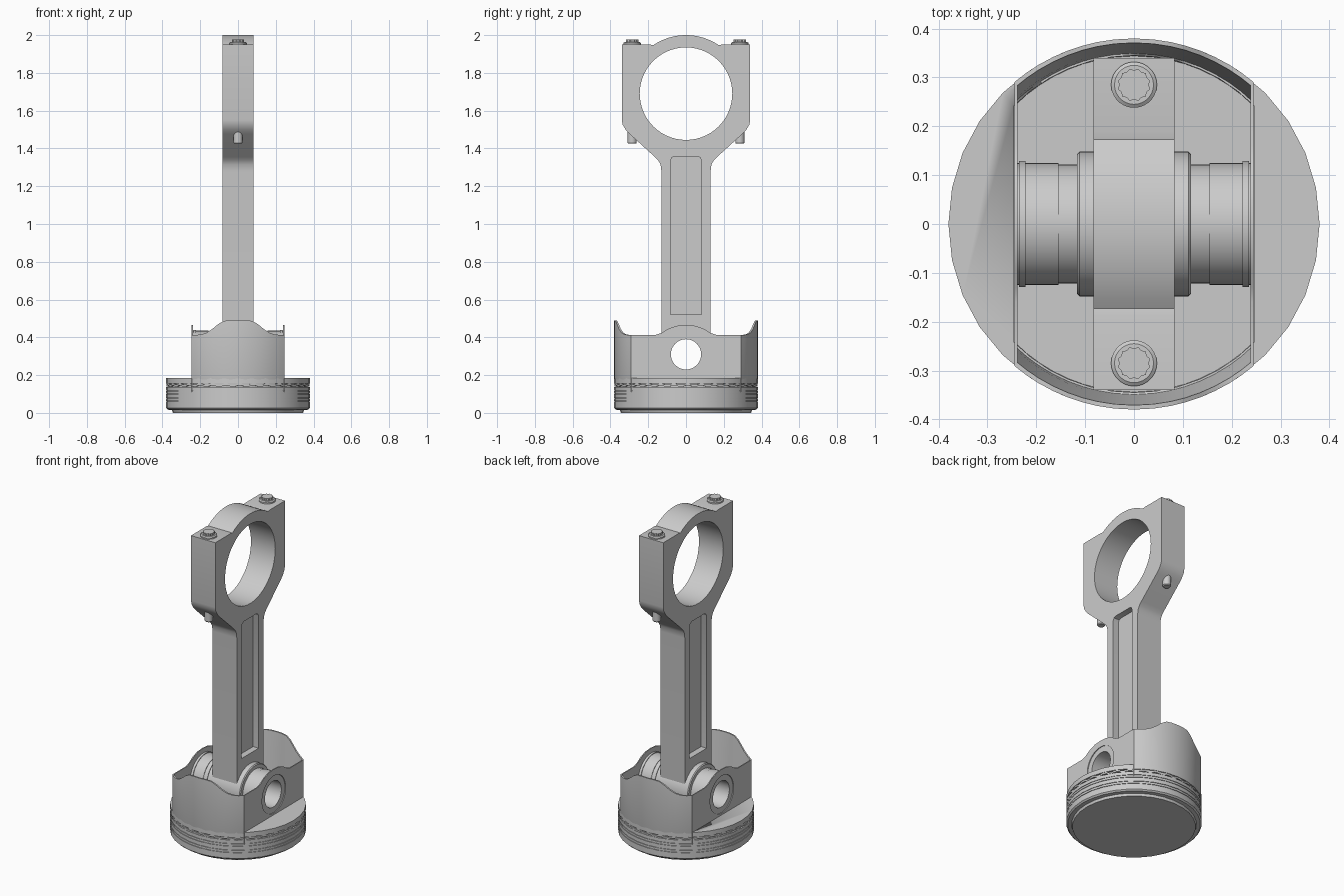
import bpy, bmesh
from math import sin, cos, pi, sqrt, radians
from mathutils import Matrix

if "Cube" in bpy.data.objects:
    bpy.data.objects.remove(bpy.data.objects["Cube"])

SIDE = Matrix(((0, 0, 1, 0), (1, 0, 0, 0), (0, 1, 0, 0), (0, 0, 0, 1)))  # profile (y, z), depth along x
FLAT = Matrix.Identity(4)
PIN_Z, BIG_Z = 0.31, 1.69


def finish(name, bm, angle=30):
    bmesh.ops.remove_doubles(bm, verts=bm.verts, dist=1e-5)
    bmesh.ops.recalc_face_normals(bm, faces=bm.faces)
    me = bpy.data.meshes.new(name)
    bm.to_mesh(me)
    bm.free()
    ob = bpy.data.objects.new(name, me)
    bpy.context.collection.objects.link(ob)
    bpy.ops.object.select_all(action='DESELECT')
    ob.select_set(True)
    bpy.context.view_layer.objects.active = ob
    bpy.ops.object.shade_smooth_by_angle(angle=radians(angle))
    return ob


def arc(r, a0, a1, n, cx=0, cy=0):
    return [(cx + r * cos(radians(a0 + (a1 - a0) * i / n)),
             cy + r * sin(radians(a0 + (a1 - a0) * i / n))) for i in range(n + 1)]


def circle(r, n, cx=0, cy=0):
    return arc(r, 0, 360, n, cx, cy)[:-1]


def plate(name, loops, half, matrix, offset=0.0):
    """Filled outline with holes, extruded both ways along its normal."""
    cu = bpy.data.curves.new(name, 'CURVE')
    cu.dimensions, cu.fill_mode, cu.extrude = '2D', 'BOTH', half
    for pts in loops:
        sp = cu.splines.new('POLY')
        sp.points.add(len(pts) - 1)
        for p, (u, v) in zip(sp.points, pts):
            p.co = (u, v, 0, 1)
        sp.use_cyclic_u = True
    tmp = bpy.data.objects.new("helper", cu)
    bpy.context.collection.objects.link(tmp)
    bpy.context.view_layer.update()
    me = bpy.data.meshes.new_from_object(tmp.evaluated_get(bpy.context.evaluated_depsgraph_get()))
    bpy.data.objects.remove(tmp)
    bm = bmesh.new()
    bm.from_mesh(me)
    bm.transform(matrix @ Matrix.Translation((0, 0, offset)))
    return finish(name, bm)


def lathe(name, prof, n, matrix=FLAT, closed=False):
    """Spin (radius, height) points around the local z axis."""
    bm = bmesh.new()
    rings = [[bm.verts.new((r * cos(2 * pi * i / n), r * sin(2 * pi * i / n), h))
              for i in range(n)] for r, h in prof]
    pairs = list(zip(rings, rings[1:]))
    if closed:
        pairs.append((rings[-1], rings[0]))
    for a, b in pairs:
        for i in range(n):
            j = (i + 1) % n
            bm.faces.new((a[i], a[j], b[j], b[i]))
    if not closed:
        bm.faces.new(rings[0])
        bm.faces.new(rings[-1])
    bm.transform(matrix)
    return finish(name, bm)


def tube(name, r0, r1, x0, x1, n=40):
    return lathe(name, [(r0, x0), (r1, x0), (r1, x1), (r0, x1)], n,
                 Matrix.Translation((0, 0, PIN_Z)) @ SIDE, True)


# Piston crown with ring grooves
prof = [(0.345, 0), (0.35, 0.015), (0.372, 0.017), (0.38, 0.025)]
for z0, z1, d in ((0.06, 0.063, 0.004), (0.075, 0.078, 0.004), (0.1, 0.103, 0.004),
                  (0.115, 0.118, 0.004), (0.138, 0.156, 0.012)):
    prof += [(0.38, z0), (0.38 - d, z0), (0.38 - d, z1), (0.38, z1)]
crown = lathe("piston_crown", prof + [(0.38, 0.185)], 32)

# Pocket under the pin
a = 44.5
pocket = arc(0.345, a, 180 - a, 12) + arc(0.345, 180 + a, 360 - a, 12)
cutter = plate("pocket_cutter", [pocket], 0.1, FLAT, 0.21)
cutter.hide_render = True
mod = crown.modifiers.new("pocket", 'BOOLEAN')
mod.operation, mod.solver, mod.object = 'DIFFERENCE', 'EXACT', cutter
bpy.context.view_layer.objects.active = crown
bpy.ops.object.modifier_apply(modifier=mod.name)
bpy.data.objects.remove(cutter)

# Wavy oil ring in the top groove
bm = bmesh.new()
N = 128
rows = []
for i in range(N):
    t = 2 * pi * i / N
    dz = 0.003 if i % 4 < 2 else -0.003
    rows.append([bm.verts.new((r * cos(t), r * sin(t), 0.147 + dz + h))
                 for r, h in ((0.366, -0.005), (0.378, -0.005), (0.378, 0.005), (0.366, 0.005))])
for i in range(N):
    p, q = rows[i], rows[(i + 1) % N]
    for k in range(4):
        m = (k + 1) % 4
        bm.faces.new((p[k], q[k], q[m], p[m]))
finish("oil_ring", bm)

# Curved skirts on front and back with scooped top edge
for side, name in ((-1, "skirt_front"), (1, "skirt_back")):
    bm = bmesh.new()
    rows = []
    half = [(0, 0.49), (0.04, 0.49), (0.075, 0.487), (0.105, 0.47), (0.135, 0.445),
            (0.165, 0.425), (0.195, 0.415), (0.22, 0.413), (0.245, 0.413)]
    for x, top in [(-x, z) for x, z in half[:0:-1]] + half:
        rows.append([bm.verts.new((x, side * sqrt(r * r - x * x), z)) for r, z in
                     ((0.38, 0.183), (0.38, top), (0.371, top), (0.353, 0.24), (0.344, 0.11), (0.36, 0.11))])
    for p, q in zip(rows, rows[1:]):
        for k in range(6):
            m = (k + 1) % 6
            bm.faces.new((p[k], q[k], q[m], p[m]))
    bm.faces.new(rows[0])
    bm.faces.new(rows[-1])
    finish(name, bm)

# Thin side walls with pin openings, bosses and retaining rings
right = [(0.29, 0.11), (0.29, 0.413), (0.16, 0.413), (0.13, 0.423), (0.095, 0.445), (0.05, 0.461)]
wall = right + [(0, 0.465)] + [(-y, z) for y, z in right[::-1]]
for s, tag in ((-1, "left"), (1, "right")):
    plate("side_wall_" + tag, [wall, circle(0.124, 40, 0, PIN_Z)], 0.003, SIDE, s * 0.242)
    tube("pin_boss_" + tag, 0.115, 0.125, *sorted((s * 0.155, s * 0.245)))
    tube("retaining_ring_" + tag, 0.12, 0.129, *sorted((s * 0.222, s * 0.235)))

# Hollow wrist pin
tube("wrist_pin", 0.08, 0.122, -0.24, 0.24)

# Connecting rod: outline, big bore, pin bore and recess openings
right = [(0.13, PIN_Z), (0.13, 1.28), (0.135, 1.315), (0.147, 1.337), (0.165, 1.355),
         (0.3, 1.478), (0.32, 1.5), (0.335, 1.525), (0.34, 1.55), (0.34, 1.95), (0.19, 1.95)]
outline = (right + arc(0.31, 56, 124, 16, 0, BIG_Z) + [(-y, z) for y, z in right[::-1]]
           + arc(0.13, 180, 360, 20, 0, PIN_Z)[1:-1])
recess = [(0.083, 0.52), (0.083, 1.335), (0.075, 1.352), (0.06, 1.358)]
recess += [(-y, z) for y, z in recess[::-1]]
plate("connecting_rod", [outline, circle(0.245, 56, 0, BIG_Z), circle(0.121, 40, 0, PIN_Z), recess],
      0.083, SIDE)
plate("rod_web", [[(-0.095, 0.5), (0.095, 0.5), (0.095, 1.37), (-0.095, 1.37)]], 0.045, SIDE)

# Small end collar around the pin
lathe("small_end", [(0.12, -0.117), (0.143, -0.117), (0.148, -0.112), (0.148, 0.112),
                    (0.143, 0.117), (0.12, 0.117)], 40, Matrix.Translation((0, 0, PIN_Z)) @ SIDE, True)

# Cap bolts: shank tip, washer flange and twelve-point head
for s, tag in ((-1, "front"), (1, "back")):
    at = Matrix.Translation((0, s * 0.285, 0))
    lathe("bolt_shank_" + tag, [(0.02, 1.425), (0.024, 1.43), (0.024, 1.6)], 20, at)
    lathe("bolt_flange_" + tag, [(0.047, 1.945), (0.047, 1.958), (0.04, 1.963)], 28, at)
    star = [((0.034 if i % 2 else 0.03) * cos(pi * i / 12),
             (0.034 if i % 2 else 0.03) * sin(pi * i / 12)) for i in range(24)]
    plate("bolt_head_" + tag, [star], 0.01, at, 1.967)
